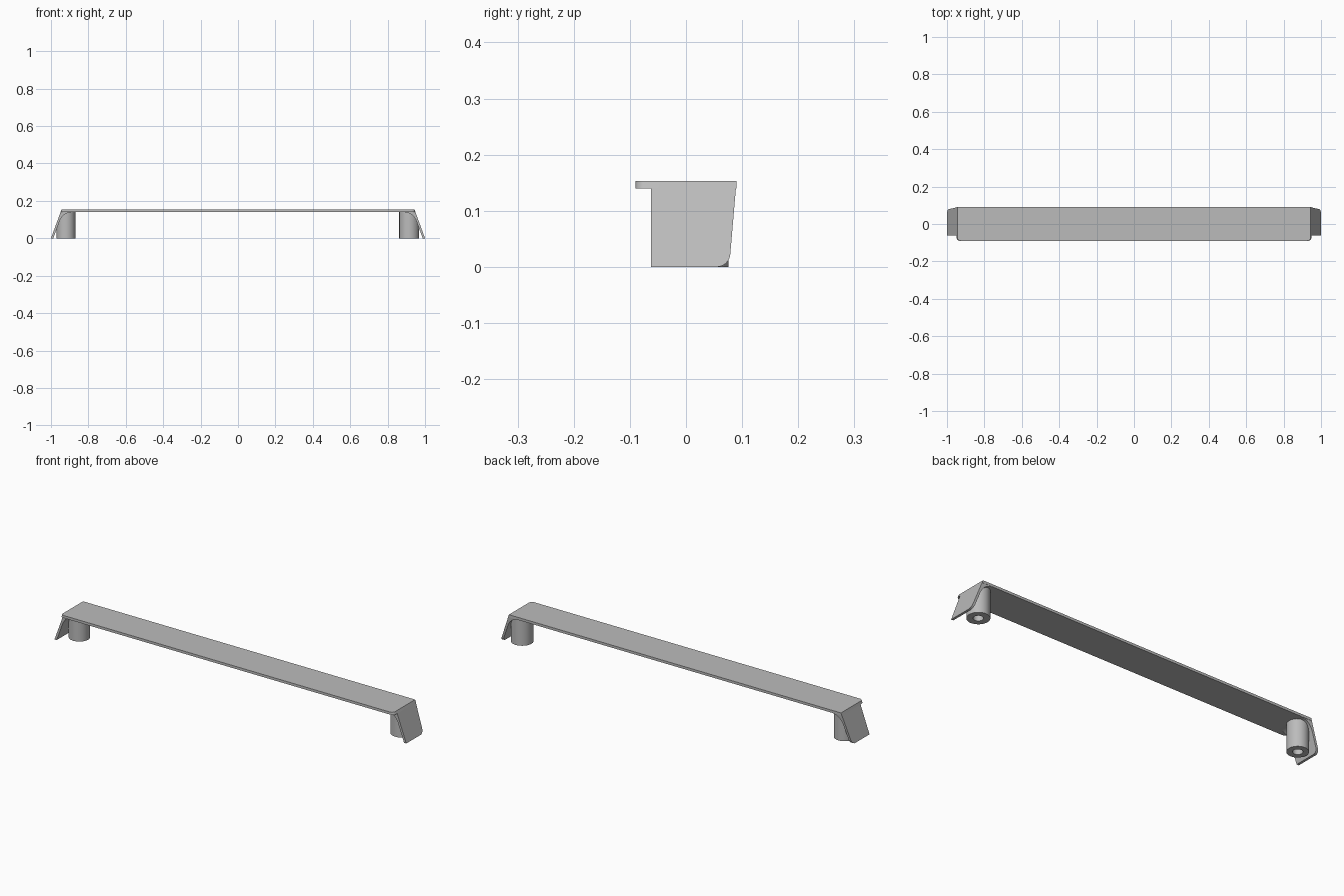
import bpy, bmesh, math
from mathutils import Vector

cube = bpy.data.objects.get("Cube")
if cube:
    bpy.data.objects.remove(cube)

grey = bpy.data.materials.new("plain grey")
grey.use_nodes = True
grey.diffuse_color = (0.5, 0.5, 0.5, 1)
grey.node_tree.nodes["Principled BSDF"].inputs["Base Color"].default_value = (0.5, 0.5, 0.5, 1)

HEIGHT, UNDER = 0.153, 0.14      # top and underside of the bar
TOP_X = 0.944                    # bar half length at the top
FRONT, FLAP_FRONT, BACK = -0.09, -0.062, 0.09
SLOPE = (1 - TOP_X) / HEIGHT     # outward lean of the end flaps
WALL = 0.0125


def outer_x(z):
    return 1 - SLOPE * z


def finish(bm, name):
    bmesh.ops.recalc_face_normals(bm, faces=bm.faces)
    mesh = bpy.data.meshes.new(name)
    bm.to_mesh(mesh)
    bm.free()
    mesh.materials.append(grey)
    ob = bpy.data.objects.new(name, mesh)
    bpy.context.collection.objects.link(ob)
    bpy.ops.object.select_all(action='DESELECT')
    ob.select_set(True)
    bpy.context.view_layer.objects.active = ob
    bpy.ops.object.shade_smooth_by_angle(angle=math.radians(30))
    return ob


def prism(points, shift):
    """Solid made by extruding a flat outline along a vector."""
    bm = bmesh.new()
    face = bm.faces.new([bm.verts.new(p) for p in points])
    new = bmesh.ops.extrude_face_region(bm, geom=[face])["geom"]
    bmesh.ops.translate(bm, vec=shift, verts=[v for v in new if isinstance(v, bmesh.types.BMVert)])
    return bm


def round_edges(bm, test, radius):
    edges = [e for e in bm.edges if all(test(v.co) for v in e.verts)]
    bmesh.ops.bevel(bm, geom=edges, offset=radius, segments=6, profile=0.5, affect='EDGES')


# Long flat bar with rounded front corners and slanted ends
low = outer_x(UNDER)
bm = prism([(-low, FRONT, UNDER), (low, FRONT, UNDER), (low, BACK, UNDER), (-low, BACK, UNDER)],
           (0, 0, HEIGHT - UNDER))
for v in bm.verts:
    v.co.x = math.copysign(outer_x(v.co.z), v.co.x)
for side in (1, -1):
    round_edges(bm, lambda c: c.y < FRONT + 1e-4 and c.x * side > 0.9, 0.018)
finish(bm, "top_bar")


def end_flap(side, name):
    """Leaning end flap with a fillet under the bar and a rounded back corner."""
    corner = Vector((outer_x(UNDER) - WALL, 0, UNDER))
    start = corner + Vector((-0.055, 0, 0))
    end = corner + Vector((SLOPE, 0, -1)).normalized() * 0.055
    steps = 10
    curve = [start.lerp(corner, i / steps).lerp(corner.lerp(end, i / steps), i / steps)
             for i in range(steps + 1)]
    outline = [Vector((1, 0, 0)), Vector((outer_x(UNDER), 0, UNDER))] + curve
    outline.append(Vector((1 - WALL, 0, 0)))
    bm = prism([(p.x * side, FLAP_FRONT, p.z) for p in outline], (0, BACK - FLAP_FRONT, 0))
    round_edges(bm, lambda c: c.z < 1e-4 and c.y > BACK - 1e-4, 0.022)
    # Back edge tapers toward the bottom
    for v in bm.verts:
        if v.co.y > 0:
            v.co.y -= 0.013 * (1 - v.co.z / HEIGHT)
    finish(bm, name)


def screw_post(side, x, radius, name):
    """Round post with a blind hole, trimmed inside the leaning flap."""
    bm = bmesh.new()
    centre = Vector((x * side, 0.076 - radius, 0))
    hole = 0.023
    profile = [(0, 0.11), (hole, 0.11), (hole, 0), (radius, 0), (radius, UNDER + 0.005)]
    verts = [bm.verts.new(centre + Vector((r, 0, z))) for r, z in profile]
    edges = [bm.edges.new(pair) for pair in zip(verts, verts[1:])]
    bmesh.ops.spin(bm, geom=verts + edges, cent=centre, axis=(0, 0, 1),
                   angle=math.tau, steps=40)
    bmesh.ops.remove_doubles(bm, verts=bm.verts, dist=1e-5)
    bmesh.ops.bisect_plane(bm, geom=bm.verts[:] + bm.edges[:] + bm.faces[:],
                           plane_co=((1 - WALL / 2) * side, 0, 0),
                           plane_no=(side, 0, SLOPE), clear_outer=True)
    finish(bm, name)


end_flap(1, "left_end_flap")
end_flap(-1, "right_end_flap")
screw_post(1, 0.915, 0.053, "left_screw_post")
screw_post(-1, 0.92, 0.05, "right_screw_post")
